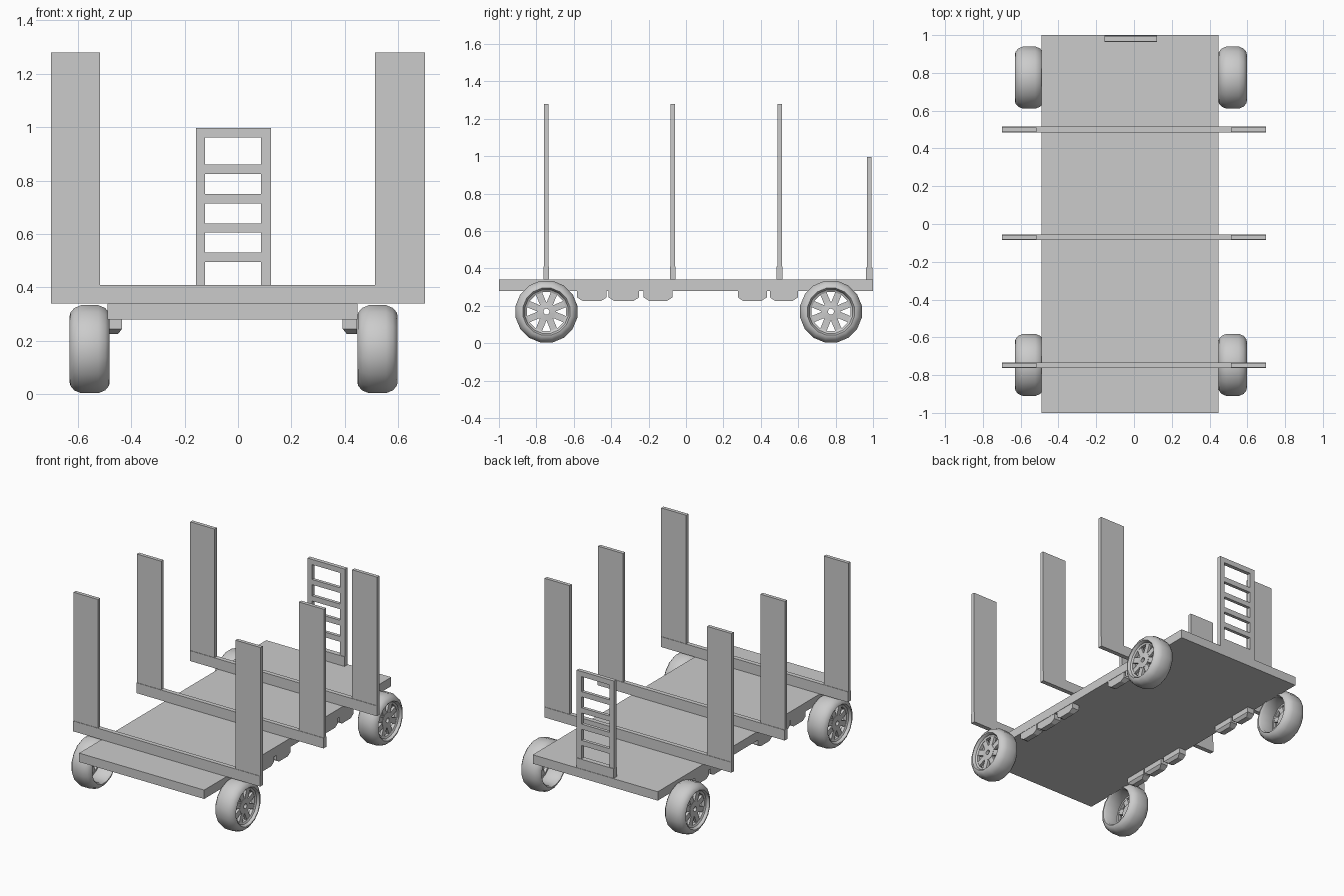
import bpy, bmesh, math
from mathutils import Matrix

if "Cube" in bpy.data.objects:
    bpy.data.objects.remove(bpy.data.objects["Cube"])


def finish(name, bm, smooth=False):
    bmesh.ops.recalc_face_normals(bm, faces=bm.faces)
    me = bpy.data.meshes.new(name)
    bm.to_mesh(me)
    bm.free()
    ob = bpy.data.objects.new(name, me)
    bpy.context.collection.objects.link(ob)
    if smooth:
        bpy.ops.object.select_all(action='DESELECT')
        ob.select_set(True)
        bpy.context.view_layer.objects.active = ob
        bpy.ops.object.shade_smooth_by_angle(angle=math.radians(40))
    return ob


def add_box(bm, x, y, z, rot=Matrix()):
    size = Matrix.Diagonal((x[1] - x[0], y[1] - y[0], z[1] - z[0], 1))
    mid = Matrix.Translation([(a + b) / 2 for a, b in (x, y, z)])
    return bmesh.ops.create_cube(bm, size=1, matrix=rot @ mid @ size)['verts']


def box(name, x, y, z):
    bm = bmesh.new()
    add_box(bm, x, y, z)
    return finish(name, bm)


def add_lathe(bm, profile, n):
    # closed (radius, x) profile swept about the x axis
    rings = []
    for i in range(n):
        a = 2 * math.pi * (i + 0.5) / n
        rings.append([bm.verts.new((x, r * math.cos(a), r * math.sin(a))) for r, x in profile])
    m = len(profile)
    for i in range(n):
        p, q = rings[i], rings[(i + 1) % n]
        for j in range(m):
            k = (j + 1) % m
            bm.faces.new((p[j], p[k], q[k], q[j]))


# flat deck
box("deck", (-0.489, 0.447), (-1, 1), (0.28, 0.34))

# stake frames: a cross bar with a tall board at each end
for i, y in enumerate((-0.747, -0.07, 0.5)):
    box(f"cross_bar_{i}", (-0.70, 0.70), (y - 0.015, y + 0.015), (0.34, 0.41))
    for side, x in (("left", (-0.70, -0.517)), ("right", (0.513, 0.70))):
        box(f"stake_{side}_{i}", x, (y - 0.012, y + 0.012), (0.35, 1.28))

# ladder at the rear
bm = bmesh.new()
add_box(bm, (-0.157, 0.123), (0.963, 0.997), (0.34, 0.405))
for x in ((-0.157, -0.123), (0.087, 0.123)):
    add_box(bm, x, (0.967, 0.993), (0.35, 0.997))
add_box(bm, (-0.13, 0.10), (0.967, 0.993), (0.962, 0.997))
for i in range(4):
    z = 0.495 + 0.11 * i
    add_box(bm, (-0.13, 0.10), (0.969, 0.991), (z, z + 0.035))
finish("ladder", bm)

# tapered blocks under the deck edges
for side, x in (("left", (-0.487, -0.434)), ("right", (0.392, 0.445))):
    inward = 1 if side == "left" else -1
    for i, (y0, y1) in enumerate(((-0.583, -0.424), (-0.414, -0.25), (-0.226, -0.073),
                                  (0.277, 0.432), (0.448, 0.598))):
        bm = bmesh.new()
        add_box(bm, x, (y0, y1), (0.245, 0.285))
        low = add_box(bm, x, (y0, y1), (0.226, 0.245))
        yc, xc = (y0 + y1) / 2, sum(x) / 2
        for v in low:
            if v.co.z < 0.23:
                v.co.y = yc + (v.co.y - yc) * 0.62
                if (v.co.x - xc) * inward > 0:
                    v.co.x -= 0.015 * inward
        finish(f"under_block_{side}_{i}", bm)

# wheels: rounded tyre and pierced rim
TYRE = [(0.118, -0.06), (0.128, -0.075), (0.14, -0.072), (0.157, -0.058), (0.168, -0.032),
        (0.168, 0.032), (0.157, 0.058), (0.14, 0.072), (0.128, 0.075), (0.118, 0.06)]
for side, x, s in (("left", -0.555, -1), ("right", 0.522, 1)):
    for end, y in (("front", -0.746), ("rear", 0.775)):
        place = Matrix.Translation((x, y, 0.169)) @ Matrix.Diagonal((s, 1, 1, 1))
        bm = bmesh.new()
        add_lathe(bm, TYRE, 16)
        bm.transform(place)
        finish(f"tyre_{end}_{side}", bm, True)
        bm = bmesh.new()
        add_lathe(bm, [(0.106, 0.03), (0.122, 0.03), (0.122, 0.06), (0.106, 0.052)], 16)
        add_lathe(bm, [(0.016, 0.02), (0.052, 0.02), (0.052, 0.052), (0.016, 0.056)], 16)
        for i in range(8):
            rot = Matrix.Rotation(math.pi * (i + 0.5) / 4, 4, 'X')
            add_box(bm, (0.032, 0.05), (0.045, 0.11), (-0.018, 0.018), rot)
        bm.transform(place)
        finish(f"rim_{end}_{side}", bm)
